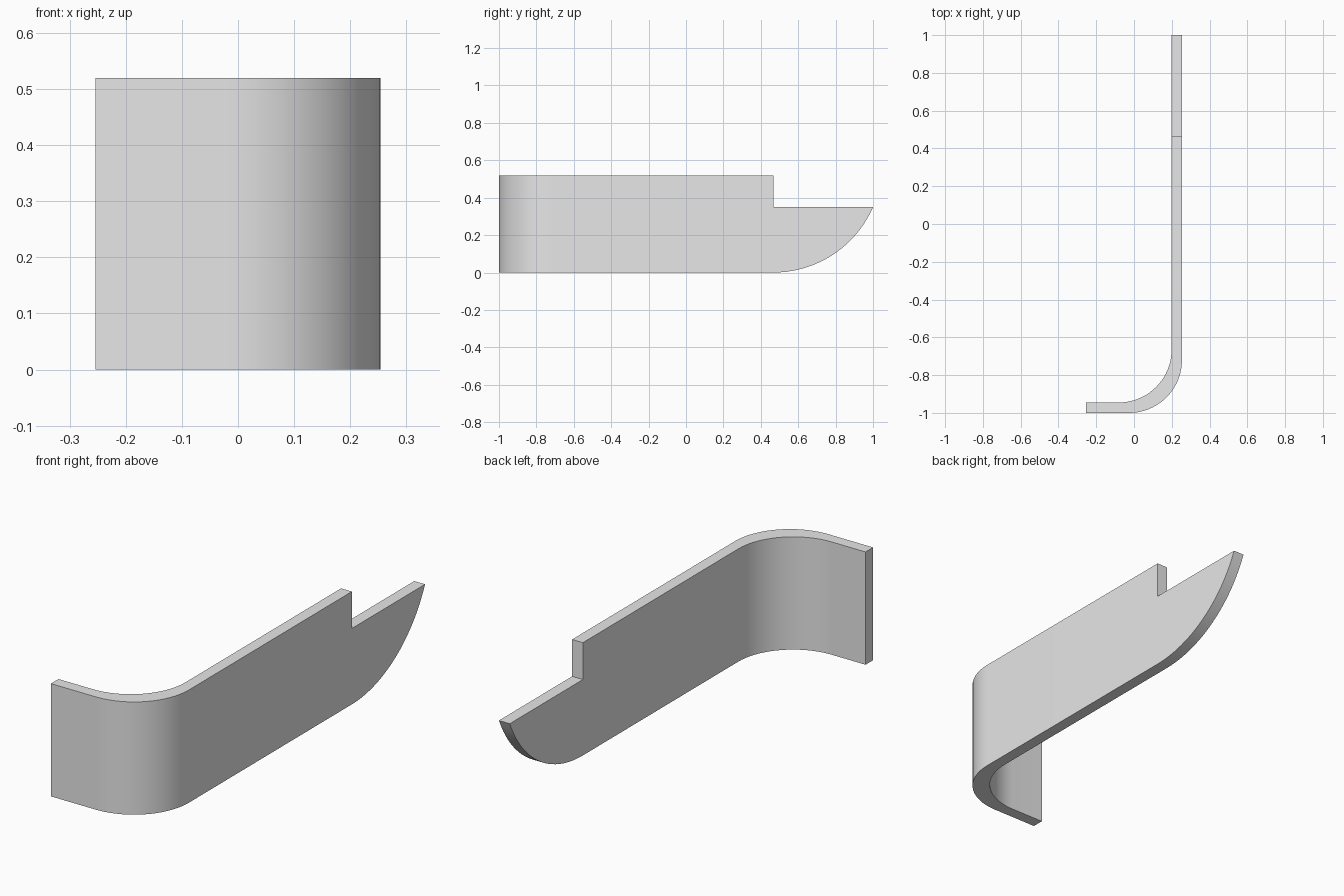
import bpy, bmesh
from math import sin, cos, pi, asin
from mathutils import Vector

cube = bpy.data.objects.get("Cube")
if cube:
    bpy.data.objects.remove(cube, do_unlink=True)

grey = bpy.data.materials.new("light_grey")
grey.use_nodes = True
grey.diffuse_color = (0.8, 0.8, 0.8, 1)
grey.node_tree.nodes["Principled BSDF"].inputs["Base Color"].default_value = (0.8, 0.8, 0.8, 1)


def arc(cx, cy, r, a0, a1, n):
    """Points along an arc, both ends included."""
    angles = [a0 + (a1 - a0) * i / n for i in range(n + 1)]
    return [(cx + r * cos(a), cy + r * sin(a)) for a in angles]


def prism(name, points, sweep):
    """Solid made by sweeping a closed outline along a vector."""
    bm = bmesh.new()
    face = bm.faces.new([bm.verts.new(p) for p in points])
    result = bmesh.ops.extrude_face_region(bm, geom=[face])
    moved = [g for g in result["geom"] if isinstance(g, bmesh.types.BMVert)]
    bmesh.ops.translate(bm, verts=moved, vec=Vector(sweep))
    bmesh.ops.recalc_face_normals(bm, faces=bm.faces)
    mesh = bpy.data.meshes.new(name)
    bm.to_mesh(mesh)
    bm.free()
    mesh.materials.append(grey)
    obj = bpy.data.objects.new(name, mesh)
    bpy.context.collection.objects.link(obj)
    return obj


# Bent strip seen from above: short front flange, rounded corner, long side
W, T = 0.254, 0.055
R = 0.28
outer = arc(W - R, R - 1, R, -pi / 2, 0, 20)
inner = arc(W - T - R, R + T - 1, R, 0, -pi / 2, 20)
plan = [(-W, -1)] + outer + [(W, 1.1), (W - T, 1.1)] + inner + [(-W, T - 1)]
panel = prism("bent_panel", [(x, y, -0.1) for x, y in plan], (0, 0, 0.8))

# Side outline: full-height front, step down, rounded tail
STEP_Y, STEP_Z, TOP = 0.467, 0.35, 0.52
run = 1 - STEP_Y
tail_r = (run ** 2 + STEP_Z ** 2) / (2 * STEP_Z)
tail = arc(STEP_Y, tail_r, tail_r, -pi / 2, -pi / 2 + asin(run / tail_r), 20)
side = [(-1.1, 0)] + tail + [(STEP_Y, STEP_Z), (STEP_Y, TOP), (-1.1, TOP)]
cutter = prism("side_outline_cutter", [(-0.5, y, z) for y, z in side], (1, 0, 0))
cutter.hide_render = True

# Keep only the part of the strip inside the side outline
trim = panel.modifiers.new("trim", "BOOLEAN")
trim.operation = "INTERSECT"
trim.solver = "EXACT"
trim.object = cutter
bpy.ops.object.select_all(action="DESELECT")
bpy.context.view_layer.objects.active = panel
panel.select_set(True)
bpy.ops.object.modifier_apply(modifier=trim.name)
bpy.data.objects.remove(cutter, do_unlink=True)
bpy.ops.object.shade_smooth_by_angle(angle=pi / 6)
